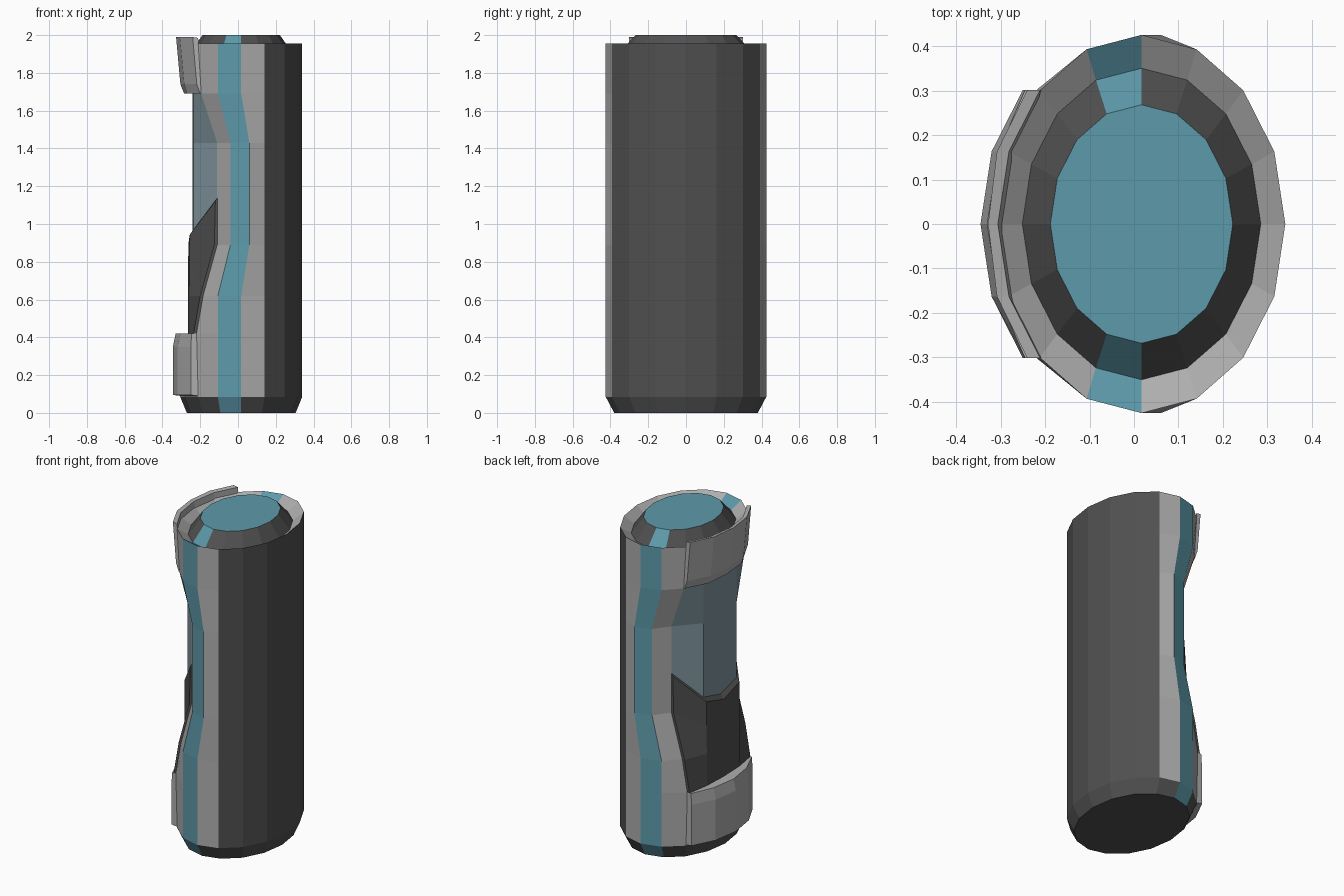
import bpy, bmesh, math

if "Cube" in bpy.data.objects:
    bpy.data.objects.remove(bpy.data.objects["Cube"])

def material(name, rgb):
    m = bpy.data.materials.new(name)
    m.diffuse_color = (*rgb, 1)
    m.use_nodes = True
    m.node_tree.nodes["Principled BSDF"].inputs["Base Color"].default_value = m.diffuse_color
    return m

TEAL = material("teal", (0.11, 0.32, 0.40))
GLASS = material("window_tint", (0.22, 0.31, 0.35))
DARK = material("dark_grey", (0.08, 0.08, 0.08))
LIGHT = material("light_grey", (0.42, 0.42, 0.42))

def build(name, verts, faces, mat, closed=False):
    me = bpy.data.meshes.new(name)
    me.from_pydata(verts, [], faces)
    bm = bmesh.new()
    bm.from_mesh(me)
    loose = [v for v in bm.verts if not v.link_faces]
    bmesh.ops.delete(bm, geom=loose, context='VERTS')
    if closed:
        bmesh.ops.recalc_face_normals(bm, faces=bm.faces)
    bm.to_mesh(me)
    bm.free()
    me.materials.append(mat)
    ob = bpy.data.objects.new(name, me)
    bpy.context.collection.objects.link(ob)
    return ob

# 16-sided body rings: height, x radius, y radius, x overrides by side column
N, CX = 16, 0.017
PINCH = {4: 0.06, 5: -0.04, 6: -0.11, 7: -0.235, 8: -0.24}
RINGS = [
    (0.0, 0.288, 0.38, {}),
    (0.085, 0.323, 0.425, {}),
    (0.42, 0.323, 0.425, {6: -0.22, 7: -0.235, 8: -0.24}),
    (0.62, 0.323, 0.425, {6: -0.185, 7: -0.235, 8: -0.24}),
    (0.89, 0.323, 0.425, PINCH),
    (1.43, 0.323, 0.425, PINCH),
    (1.69, 0.323, 0.425, {6: -0.195, 7: -0.235, 8: -0.24}),
    (1.955, 0.323, 0.425, {}),
    (1.91, 0.268, 0.35, {}),
    (2.0, 0.205, 0.268, {}),
]
BODY = []
for z, a, b, moved in RINGS:
    for k in range(N):
        t = 2 * math.pi * k / N
        x = moved.get(min(k, N - k), CX + a * math.cos(t))
        BODY.append((x, b * math.sin(t), z))

def skin(name, columns, levels, mat):
    faces = []
    for l in levels:
        for k in columns:
            n = (k + 1) % N
            faces.append((l * N + k, l * N + n, (l + 1) * N + n, (l + 1) * N + k))
    build(name, BODY, faces, mat)

STRIPS = [4, 11]
OTHERS = [k for k in range(N) if k not in STRIPS]

# Outer skin
skin("body_shell", [13, 14, 15, 0, 1, 2], range(1, 7), DARK)
skin("side_panels", [3, 5, 10, 12], range(1, 7), LIGHT)
skin("side_strips", STRIPS, range(0, 9), TEAL)
skin("window", [6, 7, 8, 9], range(1, 7), GLASS)
skin("base_chamfer", OTHERS, [0], DARK)
skin("top_rim", OTHERS, [7], LIGHT)
skin("cap_slope", OTHERS, [8], DARK)
build("base", BODY, [tuple(range(N - 1, -1, -1))], DARK)
build("cap", BODY, [tuple(range(9 * N, 10 * N))], TEAL)

def wrap(name, rows, mat):
    """Closed part round the left side; each row holds (x, z) at edge, quarter, middle."""
    ys = (0.301, 0.163, 0, -0.163, -0.301)
    verts = [(*(row[i][:1]), y, row[i][1])
             for row in rows for i, y in zip((0, 1, 2, 1, 0), ys)]
    n, faces = len(rows), []
    for r in range(n):
        s = (r + 1) % n
        for c in range(4):
            faces.append((r * 5 + c, r * 5 + c + 1, s * 5 + c + 1, s * 5 + c))
    faces.append(tuple(r * 5 for r in range(n)))
    faces.append(tuple(r * 5 + 4 for r in range(n)))
    build(name, verts, faces, mat, closed=True)

def level(z, *xs):
    return [(x, z) for x in xs]

# Raised bands above and below the window
wrap("lower_band", [
    level(0.09, -0.21, -0.28, -0.305),
    level(0.095, -0.25, -0.32, -0.345),
    level(0.35, -0.25, -0.32, -0.345),
    level(0.42, -0.245, -0.305, -0.33),
    level(0.42, -0.215, -0.232, -0.237),
], LIGHT)
wrap("upper_band", [
    level(1.69, -0.19, -0.23, -0.235),
    level(1.69, -0.2, -0.27, -0.285),
    level(1.74, -0.218, -0.285, -0.305),
    level(1.99, -0.24, -0.308, -0.328),
    level(1.985, -0.211, -0.281, -0.306),
], LIGHT)

# Dark panel with a scooped top edge
wrap("lower_panel", [
    level(0.42, -0.215, -0.23, -0.235),
    level(0.42, -0.235, -0.258, -0.265),
    level(0.62, -0.2, -0.258, -0.265),
    [(-0.125, 0.89), (-0.257, 0.8), (-0.264, 0.8)],
    [(-0.12, 1.12), (-0.255, 0.945), (-0.262, 0.9)],
    [(-0.108, 1.14), (-0.233, 0.97), (-0.238, 0.93)],
    [(-0.108, 0.89), (-0.23, 0.8), (-0.235, 0.8)],
    level(0.62, -0.183, -0.23, -0.235),
], DARK)
